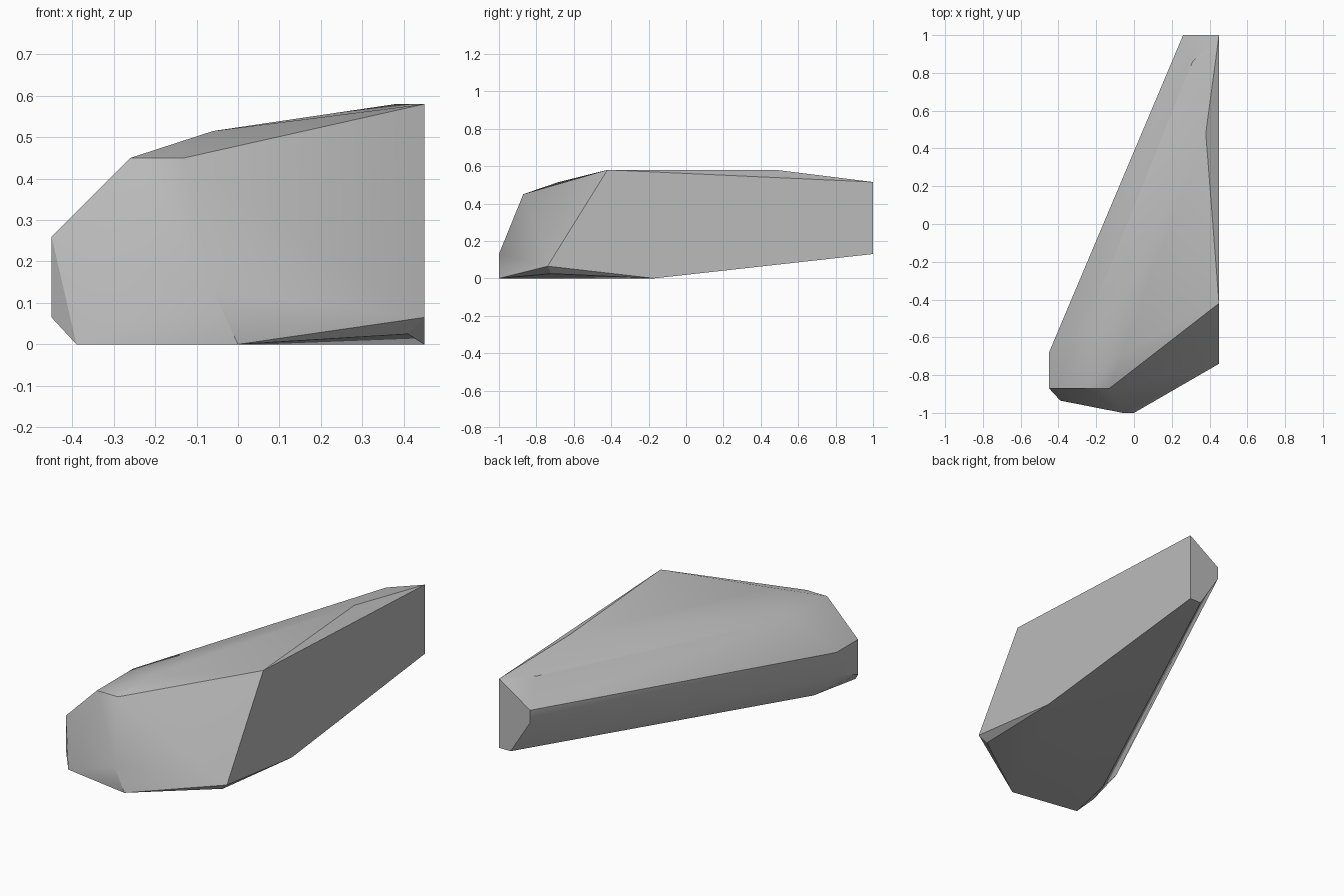
import bpy, bmesh, math

cube = bpy.data.objects.get("Cube")
if cube:
    bpy.data.objects.remove(cube, do_unlink=True)

# One plain grey stone colour
grey = bpy.data.materials.new("stone_grey")
grey.use_nodes = True
colour = (0.5, 0.5, 0.5, 1)
grey.diffuse_color = colour
grey.node_tree.nodes["Principled BSDF"].inputs["Base Color"].default_value = colour

# Corner points of the faceted rock, grouped by side
flat_side = [(.45, -.42, .58), (.45, 1, .515), (.45, 1, .13),
             (.45, -.17, 0), (.45, -.74, .065)]
back_end = [(.38, 1, .13), (.26, 1, .32), (.26, 1, .39)]
narrow_side = [(-.45, -.68, .26), (-.45, -.68, .13),
               (-.45, -.87, .065), (-.45, -.87, .26)]
front_end = [(-.26, -.87, .45), (-.13, -.87, .45), (-.06, -1, .13),
             (0, -1, 0), (-.39, -.935, 0)]
top_ridge = [(-.06, -.68, .515), (-.26, -.55, .45),
             (.38, .48, .58), (.31, .86, .515)]
underside = [(.41, -.72, .025), (-.33, -.65, 0)]

# Wrap the corners in a closed skin
bm = bmesh.new()
for p in flat_side + back_end + narrow_side + front_end + top_ridge + underside:
    bm.verts.new(p)
hull = bmesh.ops.convex_hull(bm, input=bm.verts[:])
loose = [v for v in bm.verts if not v.link_faces]
bmesh.ops.delete(bm, geom=loose, context='VERTS')
bmesh.ops.dissolve_limit(bm, angle_limit=math.radians(1),
                         verts=bm.verts[:], edges=bm.edges[:])
bmesh.ops.recalc_face_normals(bm, faces=bm.faces[:])
mesh = bpy.data.meshes.new("rock")
bm.to_mesh(mesh)
bm.free()

rock = bpy.data.objects.new("rock", mesh)
bpy.context.collection.objects.link(rock)
mesh.materials.append(grey)

# Soft shading with the steep edges kept sharp
bpy.ops.object.select_all(action='DESELECT')
rock.select_set(True)
bpy.context.view_layer.objects.active = rock
bpy.ops.object.shade_smooth_by_angle(angle=math.radians(30))
